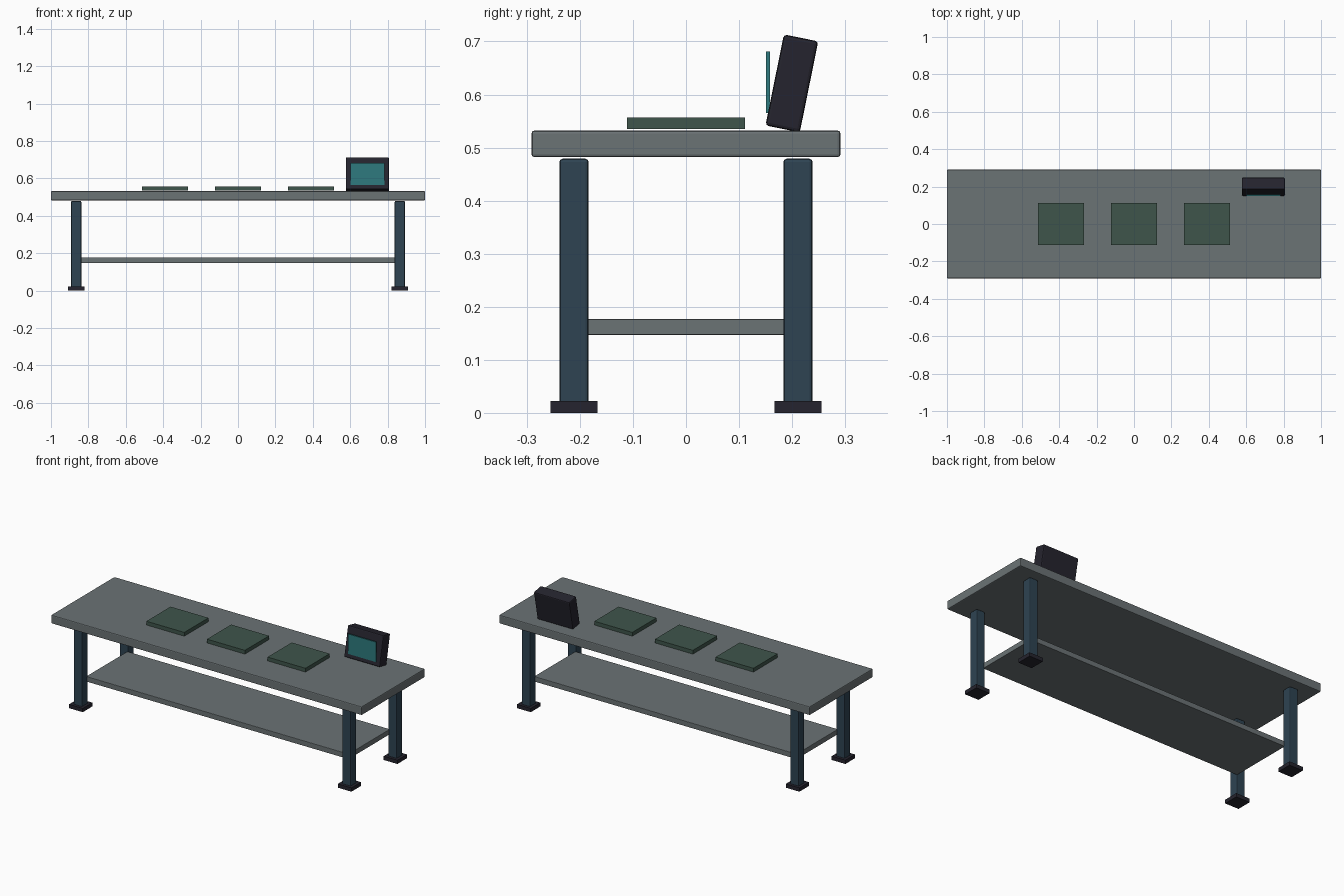
import bpy

if "Cube" in bpy.data.objects:
    bpy.data.objects.remove(bpy.data.objects["Cube"])


def material(name, rgb):
    # sRGB 0-255 converted to linear
    lin = [((c / 255 + 0.055) / 1.055) ** 2.4 for c in rgb]
    m = bpy.data.materials.new(name)
    m.diffuse_color = (*lin, 1)
    m.use_nodes = True
    m.node_tree.nodes["Principled BSDF"].inputs["Base Color"].default_value = m.diffuse_color
    return m


GREY = material("grey surface", (107, 115, 117))
BLUE = material("blue steel", (46, 67, 82))
DARK = material("dark plastic", (37, 36, 46))
GREEN = material("green mat", (62, 85, 75))
TEAL = material("teal screen", (46, 122, 126))


def box(name, mat, center, size, bevel=0.0, tilt=0.0):
    bpy.ops.mesh.primitive_cube_add(size=1, location=center)
    ob = bpy.context.object
    ob.name = name
    ob.scale = size
    bpy.ops.object.transform_apply(location=False, rotation=False, scale=True)
    ob.rotation_euler.x = tilt
    ob.data.materials.append(mat)
    if bevel:
        mod = ob.modifiers.new("soft edges", "BEVEL")
        mod.width = bevel
        mod.segments = 2
    return ob


# Table top and lower shelf
box("table_top", GREY, (0, 0, 0.507), (2.0, 0.582, 0.05), 0.005)
box("lower_shelf", GREY, (0, 0, 0.162), (1.69, 0.38, 0.03), 0.002)

# Four legs with foot plates
for sx, side in ((-1, "left"), (1, "right")):
    for sy, end in ((-1, "front"), (1, "back")):
        x, y = sx * 0.865, sy * 0.211
        box(f"{end}_{side}_leg", BLUE, (x, y, 0.245), (0.055, 0.055, 0.468), 0.006)
        box(f"{end}_{side}_foot", DARK, (x, y, 0.011), (0.088, 0.088, 0.022))

# Three mats on the table top
for i, x in enumerate((-0.39, 0, 0.39)):
    box(f"mat_{i + 1}", GREEN, (x, 0, 0.546), (0.244, 0.222, 0.022))

# Tilted display with an upright screen plate
box("display_housing", DARK, (0.692, 0.1995, 0.621), (0.23, 0.066, 0.175), 0.006, -0.2)
box("display_screen", TEAL, (0.692, 0.1545, 0.623), (0.18, 0.007, 0.116))
